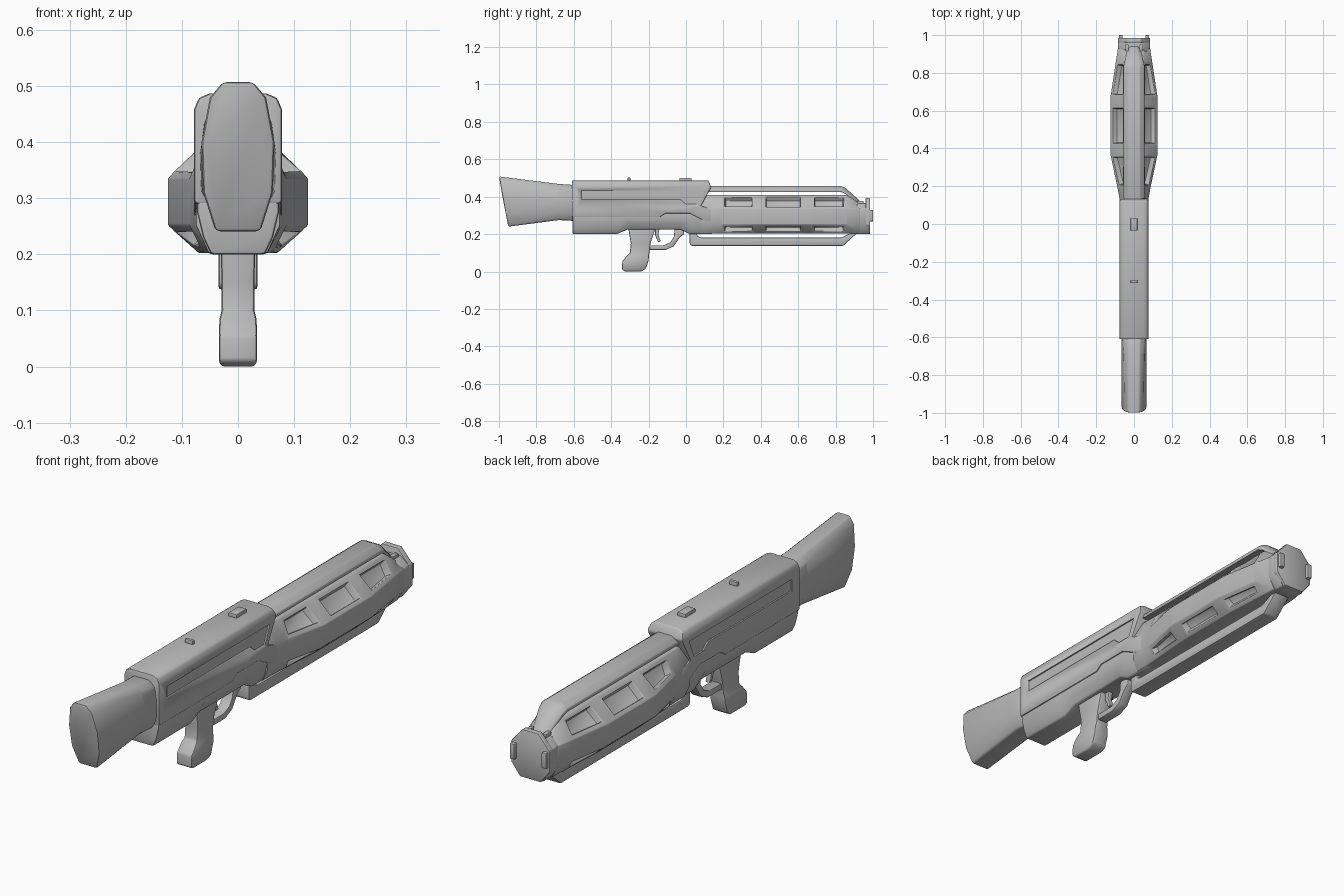
import bpy, bmesh

if "Cube" in bpy.data.objects:
    bpy.data.objects.remove(bpy.data.objects["Cube"])

grey = bpy.data.materials.new("plain_grey")
grey.use_nodes = True
COLOR = (0.5, 0.5, 0.5, 1)
grey.diffuse_color = COLOR
grey.node_tree.nodes["Principled BSDF"].inputs["Base Color"].default_value = COLOR


def finish(name, bm, bevel=0.005):
    """Turn a bmesh into a bevelled object with sharp-edge smoothing."""
    bmesh.ops.recalc_face_normals(bm, faces=bm.faces)
    mesh = bpy.data.meshes.new(name)
    bm.to_mesh(mesh)
    bm.free()
    mesh.materials.append(grey)
    ob = bpy.data.objects.new(name, mesh)
    bpy.context.collection.objects.link(ob)
    bpy.ops.object.select_all(action='DESELECT')
    ob.select_set(True)
    bpy.context.view_layer.objects.active = ob
    if bevel:
        mod = ob.modifiers.new("soft_edges", 'BEVEL')
        mod.width = bevel
        mod.segments = 2
        mod.limit_method = 'ANGLE'
        mod.angle_limit = 0.6
        bpy.ops.object.modifier_apply(modifier=mod.name)
    bpy.ops.object.shade_smooth_by_angle(angle=0.6)
    return ob


def loft_mesh(rings):
    """Skin half rings of (x, y, z), mirrored across x = 0."""
    bm = bmesh.new()
    loops = []
    for ring in rings:
        full = ring + [(-x, y, z) for x, y, z in reversed(ring)]
        loops.append([bm.verts.new(p) for p in full])
    n = len(loops[0])
    for a, b in zip(loops, loops[1:]):
        for i in range(n):
            j = (i + 1) % n
            bm.faces.new((a[i], a[j], b[j], b[i]))
    bm.faces.new(loops[0])
    bm.faces.new(loops[-1])
    bmesh.ops.recalc_face_normals(bm, faces=bm.faces)
    return bm


def section(y, half):
    return [(x, y, z) for x, z in half]


def prism_mesh(profile, x0, x1):
    """Extrude a (y, z) outline from x0 to x1."""
    bm = bmesh.new()
    face = bm.faces.new([bm.verts.new((x0, y, z)) for y, z in profile])
    out = bmesh.ops.extrude_face_region(bm, geom=[face])
    moved = [v for v in out["geom"] if isinstance(v, bmesh.types.BMVert)]
    bmesh.ops.translate(bm, verts=moved, vec=(x1 - x0, 0, 0))
    bmesh.ops.recalc_face_normals(bm, faces=bm.faces)
    return bm


def box(name, x, y, z, bevel=0.003):
    return finish(name, prism_mesh([(y[0], z[0]), (y[1], z[0]), (y[1], z[1]), (y[0], z[1])], *x), bevel)


def carve(target, cutter):
    mod = target.modifiers.new("recess", 'BOOLEAN')
    mod.operation = 'DIFFERENCE'
    mod.solver = 'EXACT'
    mod.object = cutter
    bpy.ops.object.select_all(action='DESELECT')
    target.select_set(True)
    bpy.context.view_layer.objects.active = target
    bpy.ops.object.modifier_apply(modifier=mod.name)
    bpy.data.objects.remove(cutter)


# Stock, flaring towards a slanted butt
finish("stock", loft_mesh([
    [(0.04, -0.95, 0.24), (0.062, -0.966, 0.31), (0.065, -0.98, 0.40), (0.05, -0.995, 0.48), (0.027, -1, 0.508)],
    [(0.042, -0.68, 0.275), (0.062, -0.68, 0.32), (0.065, -0.68, 0.385), (0.055, -0.68, 0.445), (0.03, -0.68, 0.468)],
    [(0.042, -0.59, 0.27), (0.066, -0.59, 0.31), (0.068, -0.59, 0.38), (0.06, -0.59, 0.44), (0.035, -0.59, 0.462)]]), 0.008)

# Upper receiver with chamfered top edges
bm = prism_mesh([(-0.61, 0.29), (-0.61, 0.487), (0.12, 0.487), (0.135, 0.45), (0.08, 0.35),
                 (0.14, 0.335), (0.14, 0.265), (0.11, 0.265), (0.02, 0.31), (-0.11, 0.31), (-0.14, 0.29)],
                -0.078, 0.078)
top_edges = [e for e in bm.edges if all(v.co.z > 0.48 for v in e.verts)
             and abs(e.verts[0].co.y - e.verts[1].co.y) > 0.1]
bmesh.ops.bevel(bm, geom=top_edges, offset=0.028, segments=2, profile=0.5, affect='EDGES')
upper = finish("upper_receiver", bm, 0.006)

# Long shallow panel recess on each side
for s in (-1, 1):
    panel = [(-0.56, 0.385), (-0.56, 0.432), (0.09, 0.432), (0.06, 0.36), (0.0, 0.36), (-0.03, 0.385)]
    carve(upper, finish("panel_cutter", prism_mesh(panel, s * 0.072, s * 0.1), 0))

# Lower receiver, narrowing to its underside
finish("lower_receiver", loft_mesh([
    section(y, [(0.048, z), (0.062, z + 0.03), (0.073, 0.275), (0.073, 0.33)])
    for y, z in ((-0.607, 0.2), (-0.37, 0.2), (-0.31, 0.225), (-0.03, 0.225), (0.02, 0.2), (0.14, 0.2))]), 0.006)

# Hand guard with recessed windows in its slanted faces
stations = ((0.08, 0.075, 0.41), (0.14, 0.078, 0.41), (0.19, 0.087, 0.41), (0.37, 0.125, 0.41),
            (0.41, 0.125, 0.41), (0.63, 0.125, 0.41), (0.67, 0.125, 0.41),
            (0.86, 0.096, 0.41), (0.93, 0.085, 0.36))
bm = loft_mesh([section(y, [(w * 0.35 + 0.026, 0.202), (w, 0.252), (w, 0.335), (0.048, top)])
                for y, w, top in stations])
windows = []
for f in bm.faces:
    c = f.calc_center_median()
    slanted = abs(f.normal.z) > 0.25 and abs(f.normal.x) > 0.25
    if slanted and any(a < c.y < b for a, b in ((0.2, 0.36), (0.42, 0.62), (0.68, 0.85))):
        windows.append(f)
bmesh.ops.inset_individual(bm, faces=windows, thickness=0.017, use_even_offset=True)
bmesh.ops.inset_individual(bm, faces=windows, thickness=0.003, depth=-0.028, use_even_offset=True)
finish("hand_guard", bm, 0.003)

# Top rail, floating above the guard and sloping down at the front
finish("top_rail", loft_mesh([
    section(y, [(w, z - 0.032), (w, z - 0.018), (w * 0.55, z)])
    for y, w, z in ((0.1, 0.056, 0.457), (0.83, 0.056, 0.457), (0.855, 0.052, 0.445), (0.94, 0.03, 0.368))]), 0.003)

# Lower rail, joined to the body at both ends
finish("lower_rail", prism_mesh([(0.02, 0.22), (0.02, 0.145), (0.03, 0.137), (0.84, 0.137), (0.915, 0.205),
                                 (0.88, 0.205), (0.83, 0.182), (0.08, 0.182), (0.06, 0.19), (0.06, 0.22)],
                                -0.035, 0.035), 0.006)

# Muzzle block, rim, prongs and sights
finish("muzzle_block", loft_mesh([
    section(y, [(0.05, 0.2), (0.084, 0.25), (0.084, 0.335), (0.05, 0.365)]) for y in (0.91, 0.975)]), 0.005)
finish("muzzle_rim", loft_mesh([
    section(y, [(0.046, 0.2), (0.085, 0.25), (0.085, 0.335), (0.035, 0.392)]) for y in (0.96, 0.985)]), 0.004)
for s, side in ((1, "left"), (-1, "right")):
    box(side + "_muzzle_prong", (s * 0.06, s * 0.08), (0.96, 1.0), (0.268, 0.33))
    box(side + "_sight_stud", (s * 0.028, s * 0.046), (0.915, 0.95), (0.34, 0.378))
box("front_button", (-0.018, 0.018), (-0.035, 0.03), (0.48, 0.501))
box("rear_sight", (-0.018, 0.018), (-0.312, -0.298), (0.48, 0.502))

# Grip with a wider foot
finish("grip", loft_mesh([
    [(0.03, -0.325, 0.0), (0.03, -0.24, 0.0)],
    [(0.034, -0.343, 0.01), (0.034, -0.215, 0.015)],
    [(0.034, -0.34, 0.055), (0.034, -0.2, 0.06)],
    [(0.033, -0.315, 0.085), (0.033, -0.198, 0.085)],
    [(0.029, -0.3, 0.1), (0.029, -0.196, 0.1)],
    [(0.029, -0.295, 0.15), (0.029, -0.19, 0.15)],
    [(0.032, -0.31, 0.24), (0.032, -0.16, 0.24)]]), 0.006)

# Trigger guard and trigger
finish("trigger_guard", prism_mesh([
    (-0.21, 0.115), (-0.11, 0.115), (-0.065, 0.135), (-0.035, 0.18), (-0.01, 0.2), (-0.01, 0.235), (-0.06, 0.235),
    (-0.065, 0.185), (-0.085, 0.155), (-0.12, 0.14), (-0.21, 0.14)], -0.022, 0.022), 0.005)
finish("trigger", prism_mesh([
    (-0.165, 0.24), (-0.14, 0.24), (-0.148, 0.195), (-0.135, 0.16), (-0.15, 0.158), (-0.165, 0.195)],
    -0.01, 0.01), 0.003)
